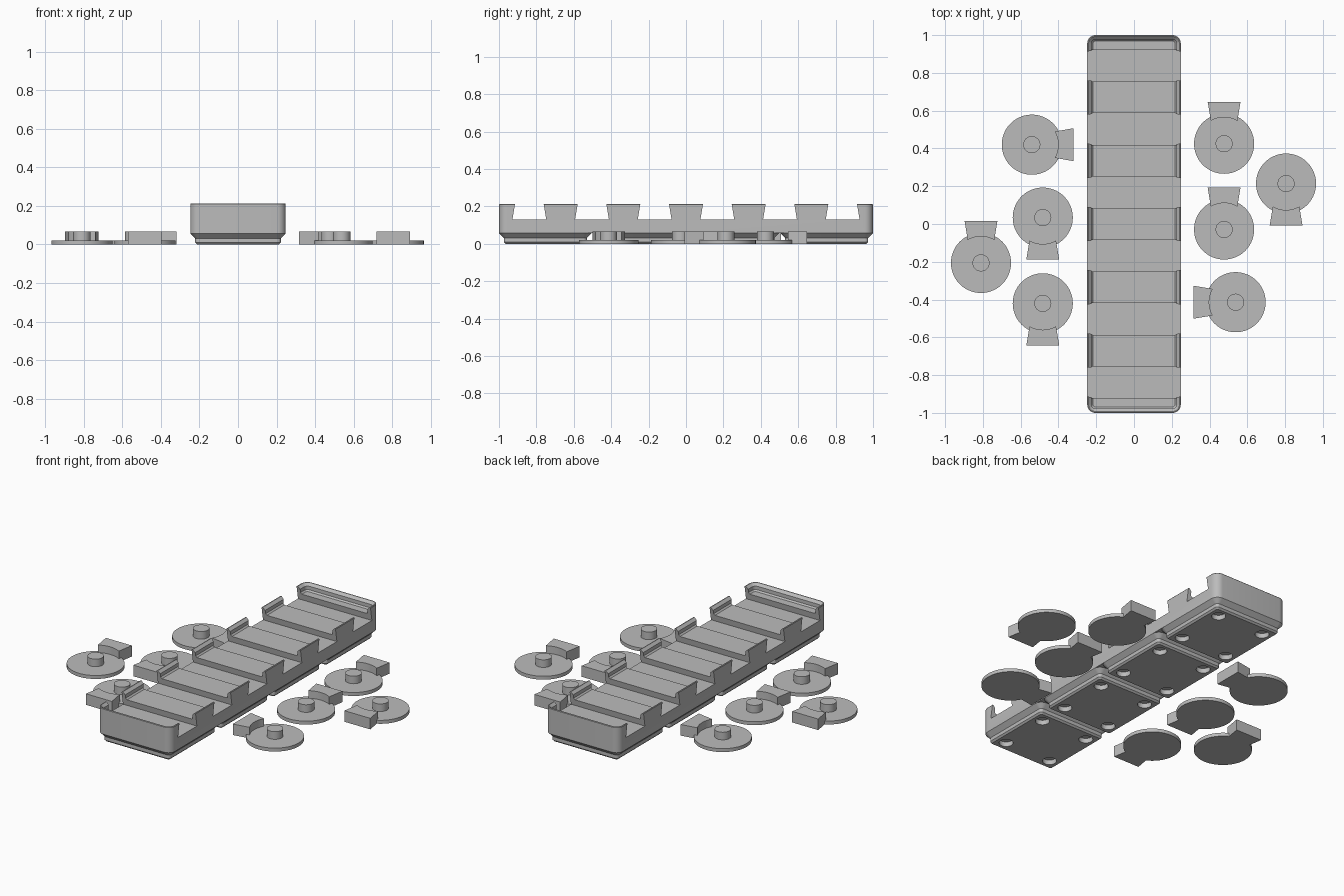
import bpy, bmesh, math
from mathutils import Matrix

if "Cube" in bpy.data.objects:
    bpy.data.objects.remove(bpy.data.objects["Cube"])

S = 2 / 167.5          # millimetres to scene units
grey = bpy.data.materials.new("plain_grey")
grey.diffuse_color = (0.5, 0.5, 0.5, 1)
grey.use_nodes = True
grey.node_tree.nodes["Principled BSDF"].inputs["Base Color"].default_value = grey.diffuse_color


def finish(name, bm, smooth=True):
    bmesh.ops.recalc_face_normals(bm, faces=bm.faces)
    me = bpy.data.meshes.new(name)
    bm.to_mesh(me)
    bm.free()
    ob = bpy.data.objects.new(name, me)
    bpy.context.collection.objects.link(ob)
    me.materials.append(grey)
    if smooth:
        shade(ob)
    return ob


def shade(ob):
    bpy.ops.object.select_all(action='DESELECT')
    ob.select_set(True)
    bpy.context.view_layer.objects.active = ob
    bpy.ops.object.shade_smooth_by_angle(angle=math.radians(30))


def rounded_loft(name, length, rings, cy=0):
    """Closed loft of rounded rectangles; rings are (inset, z) in mm."""
    bm = bmesh.new()
    loops = []
    for inset, z in rings:
        hx, hy = 20.75 - inset, length / 2 - inset
        r = max(3.75 - inset, 0.6)
        loop = []
        for q, (sx, sy) in enumerate(((1, 1), (-1, 1), (-1, -1), (1, -1))):
            for i in range(9):
                a = math.pi / 2 * (q + i / 8)
                loop.append(bm.verts.new(((sx * (hx - r) + r * math.cos(a)) * S,
                                          (cy + sy * (hy - r) + r * math.sin(a)) * S, z * S)))
        loops.append(loop)
    n = len(loops[0])
    for a, b in zip(loops, loops[1:]):
        for i in range(n):
            bm.faces.new((a[i], a[(i + 1) % n], b[(i + 1) % n], b[i]))
    bm.faces.new(loops[0])
    bm.faces.new(loops[-1])
    return finish(name, bm, False)


def prism(bm, a, b):
    """Bridge two matching polygons into a closed solid."""
    va, vb = [bm.verts.new(p) for p in a], [bm.verts.new(p) for p in b]
    n = len(va)
    bm.faces.new(va)
    bm.faces.new(vb[::-1])
    for i in range(n):
        bm.faces.new((va[i], va[(i + 1) % n], vb[(i + 1) % n], vb[i]))


def cylinder(bm, x, y, r, z0, z1, seg=64):
    bmesh.ops.create_cone(bm, cap_ends=True, segments=seg, radius1=r, radius2=r,
                          depth=z1 - z0, matrix=Matrix.Translation((x, y, (z0 + z1) / 2)))


def cut(ob, cutter):
    mod = ob.modifiers.new("cut", 'BOOLEAN')
    mod.operation, mod.solver, mod.object = 'DIFFERENCE', 'EXACT', cutter
    bpy.context.view_layer.objects.active = ob
    bpy.ops.object.modifier_apply(modifier=mod.name)
    bpy.data.objects.remove(cutter)
    shade(ob)


# Long tray: outer wall, stacking lip, raised inner floor
tray = rounded_loft("tray_body", 167.5, [
    (0, 4.75), (0, 17.5), (0.2, 17.75), (0.6, 17.75),
    (1.9, 16.5), (1.9, 14.7), (2.6, 14.0)])

# Six undercut slots running across the tray
bm = bmesh.new()
for k in range(6):
    c = (k - 2.5) * 0.335
    prof = [(-0.0905, 0.13), (0.0905, 0.13), (0.0745, 0.225), (-0.0745, 0.225)]
    prism(bm, [(-0.3, c + y, z) for y, z in prof], [(0.3, c + y, z) for y, z in prof])
cut(tray, finish("slot_cutter", bm, False))

# Four stepped feet with magnet holes underneath
for k in range(4):
    cy = (k - 1.5) * 42
    foot = rounded_loft("tray_foot", 41.5, [
        (2.95, 0), (2.15, 0.8), (2.15, 2.6), (0, 4.75)], cy)
    bm = bmesh.new()
    for sx in (-13, 13):
        for sy in (-13, 13):
            cylinder(bm, sx * S, (cy + sy) * S, 3.25 * S, -0.02, 2.4 * S, 32)
    cut(foot, finish("hole_cutter", bm, False))

# Loose dial pieces: x, y and the direction of the tab in degrees
dials = [(-0.541, 0.42, 0), (-0.483, 0.034, 270), (-0.81, -0.206, 90), (-0.483, -0.42, 270),
         (0.477, 0.425, 90), (0.805, 0.214, 270), (0.477, -0.029, 90), (0.538, -0.414, 180)]
for x, y, deg in dials:
    bm = bmesh.new()
    cylinder(bm, 0, 0, 0.159, 0, 0.021, 96)
    disc = finish("dial_disc", bm)
    bm = bmesh.new()
    cylinder(bm, 0, 0, 0.045, 0.021, 0.067, 48)
    peg = finish("dial_peg", bm)
    # Flared tab with a curved inner side
    outline = [(0.222, -0.087), (0.222, 0.087)]
    outline += [(0.14 * math.cos(a), 0.14 * math.sin(a))
                for a in (math.radians(30 - 5 * i) for i in range(13))]
    bm = bmesh.new()
    prism(bm, [(u, v, 0) for u, v in outline], [(u, v, 0.067) for u, v in outline])
    tab = finish("dial_tab", bm)
    for ob in (disc, peg, tab):
        ob.location = (x, y, 0)
        ob.rotation_euler.z = math.radians(deg)
